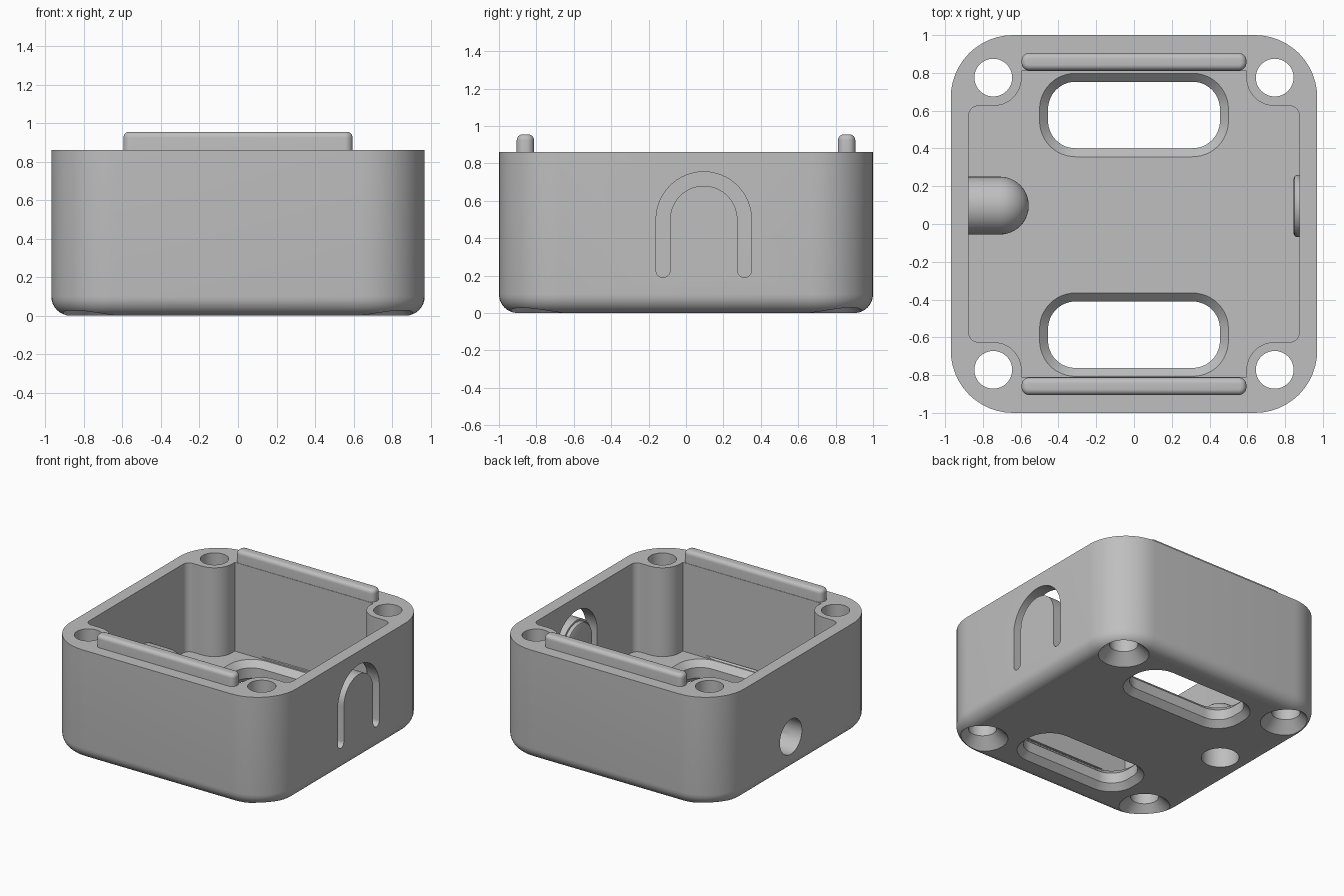
import bpy, bmesh
from math import sin, cos, pi
from mathutils import Matrix

if "Cube" in bpy.data.objects:
    bpy.data.objects.remove(bpy.data.objects["Cube"], do_unlink=True)

grey = bpy.data.materials.new("plain_grey")
grey.use_nodes = True
grey.diffuse_color = (0.52, 0.52, 0.52, 1)
grey.node_tree.nodes["Principled BSDF"].inputs["Base Color"].default_value = (0.52, 0.52, 0.52, 1)

# Lofts along x are made along z, then turned so (a, b, c) becomes (c, a, b)
ALONG_X = Matrix(((0, 0, 1, 0), (1, 0, 0, 0), (0, 1, 0, 0), (0, 0, 0, 1)))


def arc(cx, cy, r, start, end, n=12):
    """Points on an arc; angles in units of pi."""
    steps = [pi * (start + (end - start) * i / n) for i in range(n + 1)]
    return [(cx + r * cos(t), cy + r * sin(t)) for t in steps]


def circle(cx, cy, r):
    return arc(cx, cy, r, 0, 2, 48)[:-1]


def rounded_rect(hx, hy, r, cx=0, cy=0):
    pts = []
    for k, (sx, sy) in enumerate(((1, 1), (-1, 1), (-1, -1), (1, -1))):
        pts += arc(cx + sx * (hx - r), cy + sy * (hy - r), r, k / 2, k / 2 + 0.5)
    return pts


def loft(name, layers, matrix=None):
    """Solid through a stack of (outline, height) layers."""
    bm = bmesh.new()
    rings = [[bm.verts.new((x, y, z)) for x, y in outline] for outline, z in layers]
    for a, b in zip(rings, rings[1:]):
        for i in range(len(a)):
            j = (i + 1) % len(a)
            bm.faces.new((a[i], a[j], b[j], b[i]))
    bm.faces.new(rings[0][::-1])
    bm.faces.new(rings[-1])
    if matrix:
        bm.transform(matrix)
    bmesh.ops.recalc_face_normals(bm, faces=bm.faces)
    mesh = bpy.data.meshes.new(name)
    bm.to_mesh(mesh)
    bm.free()
    mesh.materials.append(grey)
    obj = bpy.data.objects.new(name, mesh)
    bpy.context.collection.objects.link(obj)
    return obj


def combine(target, tool, operation="DIFFERENCE"):
    """Apply a boolean and discard the tool."""
    tool.hide_render = True
    mod = target.modifiers.new("combine", "BOOLEAN")
    mod.operation, mod.solver, mod.object = operation, "EXACT", tool
    bpy.context.view_layer.objects.active = target
    bpy.ops.object.modifier_apply(modifier=mod.name)
    bpy.data.objects.remove(tool, do_unlink=True)


# Outer block with a rounded bottom edge
FILLET, TOP, FLOOR = 0.1, 0.86, 0.17
layers = []
for i in range(9):
    t = pi / 2 * i / 8
    inset = FILLET * (1 - sin(t))
    layers.append((rounded_rect(0.97 - inset, 1 - inset, 0.33 - inset), FILLET * (1 - cos(t))))
layers.append((rounded_rect(0.97, 1, 0.33), TOP))
body = loft("enclosure_body", layers)

# Cavity that leaves a screw post in every corner
quarter = [(0.595, 0.81)] + arc(0.745, 0.775, 0.15, 1, 1.5) + arc(0.825, 0.575, 0.05, 0.5, 0)
outline = []
for sx, sy in ((1, 1), (1, -1), (-1, -1), (-1, 1)):
    outline += [(sx * x, sy * y) for x, y in (quarter if sx == sy else quarter[::-1])]
combine(body, loft("cavity_cutter", [(outline, FLOOR), (outline, 1.2)]))

# Countersunk screw holes
for x in (-0.745, 0.745):
    for y in (-0.772, 0.775):
        profile = ((0.2, -0.02), (0.1, 0.08), (0.1, 1.2))
        combine(body, loft("screw_cutter", [(circle(x, y, r), z) for r, z in profile]))

# Floor slots, chamfered above and below
for cy in (0.577, -0.586):
    profile = ((0.02, -0.02), (-0.045, 0.045), (-0.045, FLOOR - 0.045), (0.02, FLOOR + 0.02))
    combine(body, loft("slot_cutter", [
        (rounded_rect(0.5 + d, 0.221 + d, 0.19 + d, 0, cy), z) for d, z in profile]))

# Arched slit that frees a push tab in the +x wall
TAB_Y, TAB_Z = 0.095, 0.5
slit = (arc(TAB_Y, TAB_Z, 0.255, 0, 1, 32) + arc(TAB_Y - 0.2175, 0.2275, 0.0375, 1, 2)
        + arc(TAB_Y, TAB_Z, 0.18, 1, 0, 32) + arc(TAB_Y + 0.2175, 0.2275, 0.0375, 1, 2))
combine(body, loft("slit_cutter", [(slit, 0.8), (slit, 1.1)], ALONG_X))


# Elbow passage from the -x wall down through the floor
def elbow(name, r, x_start, z_start):
    cx, cy, cz = -0.71, 0.0975, 0.27
    rings = [(circle(cy, cz, r), x_start)]
    for i in range(12):
        t = pi / 2 * i / 12
        rings.append((circle(cy, cz, r * cos(t)), cx + r * sin(t)))
    obj = loft(name, rings, ALONG_X)
    drop = circle(cx, cy, r * 0.985)
    combine(obj, loft("drop", [(drop, z_start), (drop, cz)]), "UNION")
    return obj


pipe = elbow("cable_elbow", 0.153, -0.93, 0.08)
combine(pipe, elbow("bore_cutter", 0.135, -1.1, -0.1))
combine(body, elbow("bore_cutter", 0.135, -1.1, -0.1))

# Raised pad on the inside of the push tab
pad = loft("button_pad", [(circle(TAB_Y, TAB_Z, r), x) for r, x in
                          ((0.145, 0.845), (0.158, 0.85), (0.165, 0.862), (0.165, 0.9))], ALONG_X)

# Locating ridges on the rim
parts = [body, pipe, pad]
for name, cy in (("front_ridge", -0.859), ("back_ridge", 0.859)):
    layers = [(rounded_rect(0.595, 0.046, 0.04, 0, cy), 0.8)]
    for i in range(7):
        t = pi / 2 * i / 6
        d = 0.03 * (1 - cos(t))
        layers.append((rounded_rect(0.595 - d, 0.046 - d, 0.04 - d, 0, cy), 0.925 + 0.03 * sin(t)))
    parts.append(loft(name, layers))

# Smooth curves with crisp edges
bpy.ops.object.select_all(action="DESELECT")
for obj in parts:
    obj.select_set(True)
bpy.context.view_layer.objects.active = body
bpy.ops.object.shade_smooth_by_angle(angle=pi / 6)
